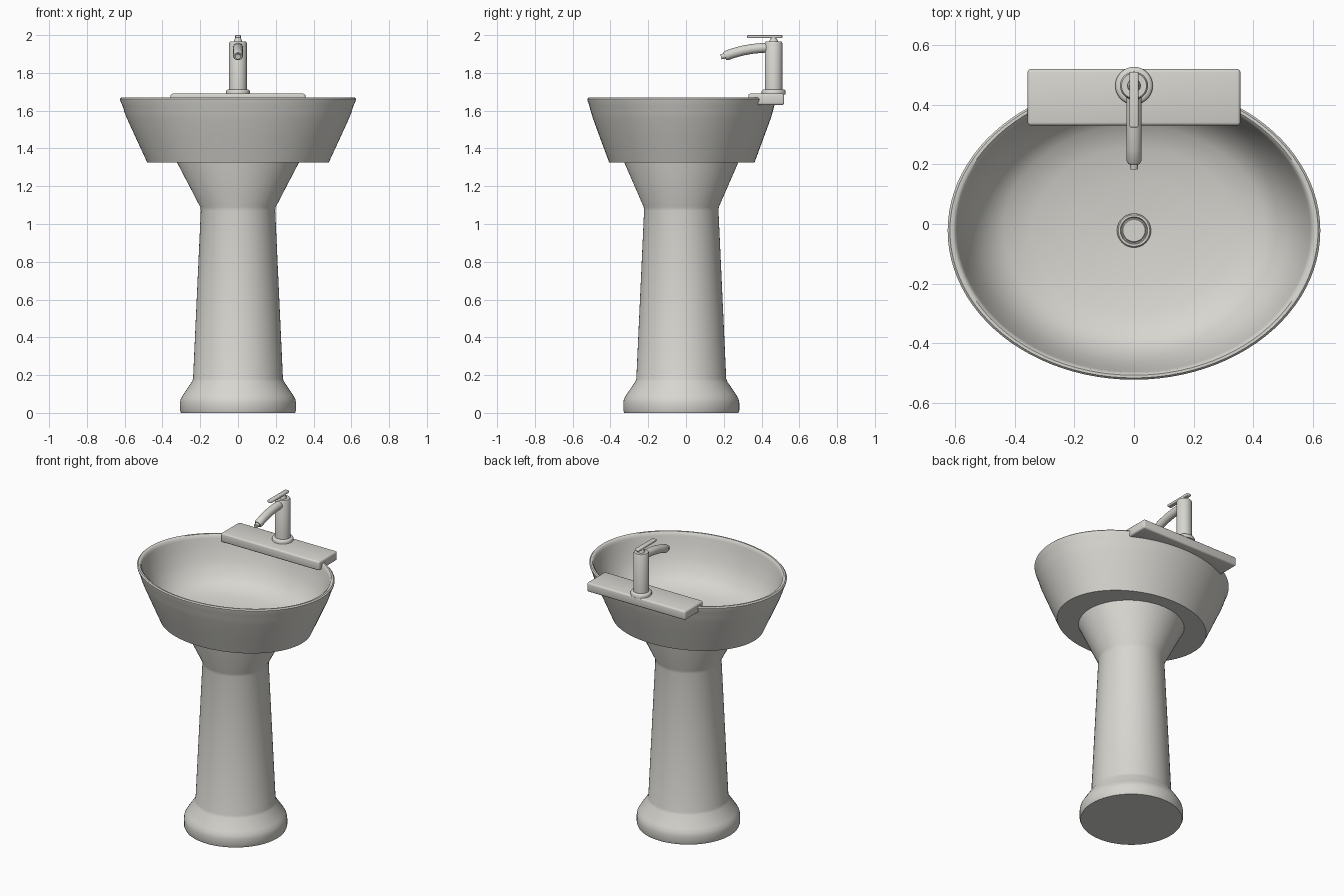
import bpy, bmesh, math
from mathutils import Matrix, Vector

if "Cube" in bpy.data.objects:
    bpy.data.objects.remove(bpy.data.objects["Cube"])

mat = bpy.data.materials.new("off white ceramic")
mat.diffuse_color = (0.68, 0.67, 0.63, 1)
mat.use_nodes = True
mat.node_tree.nodes["Principled BSDF"].inputs["Base Color"].default_value = mat.diffuse_color


def finish(name, bm, smooth=True, angle=40):
    bmesh.ops.recalc_face_normals(bm, faces=bm.faces[:])
    me = bpy.data.meshes.new(name)
    bm.to_mesh(me)
    bm.free()
    ob = bpy.data.objects.new(name, me)
    bpy.context.collection.objects.link(ob)
    me.materials.append(mat)
    if smooth:
        bpy.ops.object.select_all(action='DESELECT')
        ob.select_set(True)
        bpy.context.view_layer.objects.active = ob
        bpy.ops.object.shade_smooth_by_angle(angle=math.radians(angle))
    return ob


def lathe(name, profile, cy, n=64, angle=40):
    """Profile rows are (x radius, y radius, z); both ends are capped."""
    bm = bmesh.new()
    rings = []
    for rx, ry, z in profile:
        rings.append([bm.verts.new((rx * math.cos(2 * math.pi * i / n),
                                    cy + ry * math.sin(2 * math.pi * i / n), z))
                      for i in range(n)])
    for a, b in zip(rings, rings[1:]):
        for i in range(n):
            j = (i + 1) % n
            bm.faces.new((a[i], a[j], b[j], b[i]))
    bm.faces.new(rings[0])
    bm.faces.new(rings[-1])
    return finish(name, bm, angle=angle)


def circ(rows):
    return [(r, r, z) for r, z in rows]


def box(name, lo, hi, bevel=0.0):
    bm = bmesh.new()
    lo, hi = Vector(lo), Vector(hi)
    bmesh.ops.create_cube(bm, size=1, matrix=Matrix.Translation((lo + hi) / 2)
                          @ Matrix.Diagonal((*(hi - lo), 1)))
    if bevel:
        bmesh.ops.bevel(bm, geom=bm.edges[:], offset=bevel, segments=3,
                        profile=0.5, affect='EDGES')
    return finish(name, bm)


def tube(name, path, radii, n=24):
    """Tube along a path of (y, z) points in the middle plane."""
    bm = bmesh.new()
    pts = [Vector((0, y, z)) for y, z in path]
    rings = []
    for k, p in enumerate(pts):
        t = (pts[min(k + 1, len(pts) - 1)] - pts[max(k - 1, 0)]).normalized()
        side = Vector((1, 0, 0))
        up = t.cross(side)
        rings.append([bm.verts.new(p + radii[k] * (side * math.cos(2 * math.pi * i / n)
                                                   + up * math.sin(2 * math.pi * i / n)))
                      for i in range(n)])
    for a, b in zip(rings, rings[1:]):
        for i in range(n):
            j = (i + 1) % n
            bm.faces.new((a[i], a[j], b[j], b[i]))
    bm.faces.new(rings[0])
    bm.faces.new(rings[-1])
    return finish(name, bm)


# pedestal: rounded foot, tapering column, flared top
lathe("pedestal", [
    (0.302, 0.302, 0), (0.307, 0.307, 0.012), (0.307, 0.307, 0.055),
    (0.303, 0.303, 0.075), (0.29, 0.29, 0.097), (0.244, 0.244, 0.165),
    (0.238, 0.238, 0.18), (0.197, 0.197, 1.07), (0.2, 0.199, 1.09),
    (0.323, 0.302, 1.326), (0.323, 0.302, 1.332)], -0.025)

# oval basin: outer wall, rounded rim, hollow inside
basin = [(0.3, 1.325), (0.766, 1.325), (0.862, 1.455), (0.935, 1.555), (0.957, 1.59),
         (0.975, 1.625), (0.994, 1.652), (0.997, 1.662), (0.985, 1.669),
         (0.967, 1.669), (0.953, 1.662), (0.945, 1.645), (0.925, 1.6),
         (0.88, 1.52), (0.8, 1.435), (0.7, 1.39), (0.55, 1.365),
         (0.35, 1.35), (0.07, 1.338)]
lathe("basin", [(r * 0.627, r * 0.502, z) for r, z in basin], -0.022, 96)

# drain: ring, recessed plug and slot bar
lathe("drain_ring", circ([(0.057, 1.335), (0.057, 1.346), (0.053, 1.35),
                          (0.046, 1.35), (0.043, 1.343)]), -0.022, 40)
lathe("drain_plug", circ([(0.04, 1.335), (0.04, 1.348), (0.037, 1.351)]), -0.022, 40)
box("drain_slot", (-0.032, -0.026, 1.345), (0.032, -0.018, 1.354))

# tap shelf at the back
box("tap_shelf", (-0.357, 0.33, 1.63), (0.357, 0.52, 1.69), 0.011)

# tap
CY = 0.464
lathe("tap_flange", circ([(0.063, 1.685), (0.063, 1.704), (0.059, 1.71), (0.05, 1.713)]), CY, 40)
lathe("tap_body", circ([(0.047, 1.69), (0.047, 1.957), (0.042, 1.965)]), CY, 40)
lathe("handle_stem", circ([(0.022, 1.96), (0.022, 1.972), (0.016, 1.98), (0.016, 1.99)]), CY, 24)
box("handle_lever", (-0.015, 0.324, 1.984), (0.015, 0.51, 2.0), 0.005)

# curved spout with a small nozzle
tube("spout", [(0.45, 1.934), (0.40, 1.932), (0.35, 1.927), (0.30, 1.918),
               (0.255, 1.906), (0.215, 1.892), (0.205, 1.888)],
     [0.026] * 6 + [0.021])
tube("spout_nozzle", [(0.22, 1.893), (0.185, 1.885)], [0.014, 0.014])
